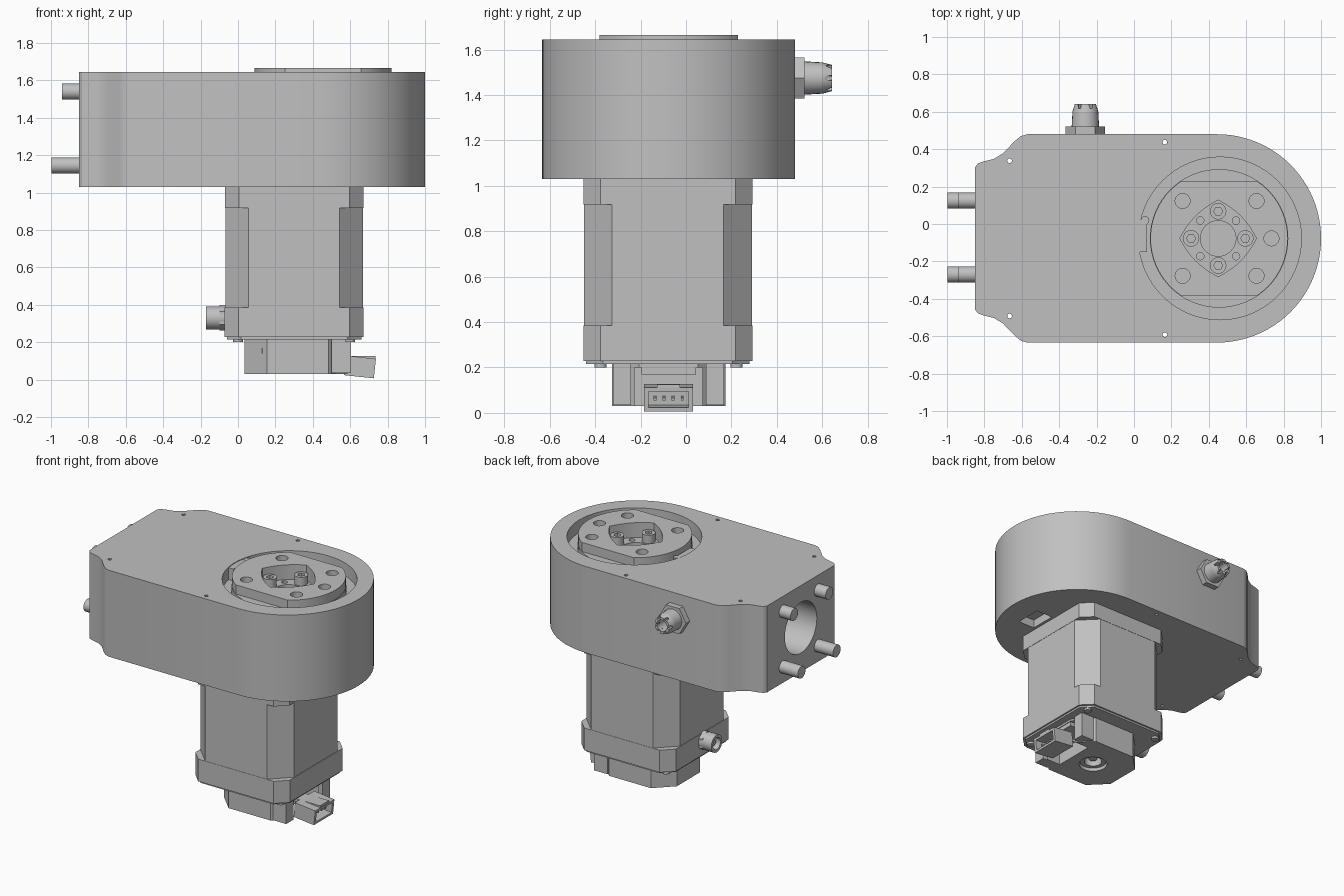
import bpy, bmesh, math
from mathutils import Matrix, Vector

if "Cube" in bpy.data.objects:
    bpy.data.objects.remove(bpy.data.objects["Cube"])

grey = bpy.data.materials.new("machined_grey")
grey.use_nodes = True
COL = (0.53, 0.53, 0.53, 1)
grey.diffuse_color = COL
grey.node_tree.nodes["Principled BSDF"].inputs["Base Color"].default_value = COL
parts = []


def finish(name, bm, at=(0, 0, 0), axis="Z"):
    rot = Vector((0, 0, 1)).rotation_difference(
        {"Z": Vector((0, 0, 1)), "X": Vector((1, 0, 0)), "-X": Vector((-1, 0, 0)), "Y": Vector((0, 1, 0))}[axis])
    bm.transform(Matrix.Translation(at) @ rot.to_matrix().to_4x4())
    bmesh.ops.recalc_face_normals(bm, faces=bm.faces)
    me = bpy.data.meshes.new(name)
    bm.to_mesh(me)
    bm.free()
    me.materials.append(grey)
    ob = bpy.data.objects.new(name, me)
    bpy.context.collection.objects.link(ob)
    parts.append(ob)
    return ob


def prism(name, pts, z0, z1, at=(0, 0, 0), axis="Z", taper=1.0):
    """Extrude an outline from z0 to z1 along an axis."""
    bm = bmesh.new()
    low = [bm.verts.new((x, y, z0)) for x, y in pts]
    top = [bm.verts.new((x * taper, y * taper, z1)) for x, y in pts]
    bm.faces.new(low)
    bm.faces.new(top)
    n = len(pts)
    for i in range(n):
        j = (i + 1) % n
        bm.faces.new((low[i], low[j], top[j], top[i]))
    return finish(name, bm, at, axis)


def circle(r, n=48, cx=0, cy=0, start=0, sweep=360):
    m = n if sweep == 360 else n + 1
    angs = [math.radians(start + sweep * i / n) for i in range(m)]
    return [(cx + r * math.cos(a), cy + r * math.sin(a)) for a in angs]


def octagon(w, d, c):
    q = [(w, d - c), (w - c, d), (c - w, d), (-w, d - c)]
    return q + [(-x, -y) for x, y in q]


def tube(name, r, z0, z1, at, axis="Z", n=32, taper=1.0):
    return prism(name, circle(r, n), z0, z1, at, axis, taper)


def box(name, lo, hi):
    pts = [(lo[0], lo[1]), (hi[0], lo[1]), (hi[0], hi[1]), (lo[0], hi[1])]
    return prism(name, pts, lo[2], hi[2])


def cut(ob, *cutters):
    for c in cutters:
        c.hide_render = True
        m = ob.modifiers.new("cut", "BOOLEAN")
        m.operation, m.solver, m.object = "DIFFERENCE", "EXACT", c
        bpy.context.view_layer.objects.active = ob
        bpy.ops.object.modifier_apply(modifier=m.name)
        parts.remove(c)
        bpy.data.objects.remove(c)


CY = -0.077          # shared centre line in y
AX = 0.45            # output axis in x
MX = 0.30            # motor axis in x
BOT, TOP = 1.03, 1.645

# Gear housing: round at one end, waisted corners at the other
corner = [(-0.57, .557), (-0.605, .547), (-0.64, .518), (-0.70, .455), (-0.75, .425),
          (-0.81, .41), (-0.835, .40), (-0.85, .38)]
outline = circle(.557, 48, .443, 0, -90, 180) + corner + [(x, -y) for x, y in reversed(corner)]
housing = prism("gear_housing", outline, BOT, TOP, (0, CY, 0))
cut(housing,
    tube("recess", .435, 1.555, 1.8, (AX + .01, CY, 0), n=64),
    tube("output_bore", .17, 1.2, 1.8, (AX, CY, 0)),
    tube("cable_bore", .18, -.1, .42, (-.85, CY, 1.345), "X", 40),
    box("underside_pocket", (.69, -.24, .9), (.82, -.05, BOT + .06)))
for x, y in ((-.665, .415), (.165, .515)):
    for s in (1, -1):
        cut(housing, tube("pin_hole", .013, BOT - .1, TOP + .1, (x, CY + s * y, 0), n=8))

# Tab that interrupts the recess wall, with its small screw
box("recess_tab", (.01, -.15, 1.555), (.07, .02, 1.64))
tube("tab_screw", .022, 1.555, 1.643, (.06, .02, 0), n=16)
# Inner support seen through the cable bore
box("inner_rib", (-.6, CY - .19, 1.24), (-.45, CY + .19, 1.30))

# Output flange: round ledge with a raised pad flattened on two sides
ledge = tube("output_ledge", .37, 1.5, 1.60, (AX + .005, CY, 0), n=64)
pad_pts = [(x, max(-.305, min(.305, y))) for x, y in circle(.367, 64)]
pad = prism("output_pad", pad_pts, 1.595, 1.665, (AX + .005, CY, 0))
holes = [(.26, .2), (.26, -.2), (.655, .2), (.655, -.2), (.735, 0)]
pocket = [(.205 * math.cos(a) / (abs(math.cos(a)) + abs(math.sin(a))) ** .55,
           .205 * math.sin(a) / (abs(math.cos(a)) + abs(math.sin(a))) ** .55)
          for a in (math.tau * i / 48 for i in range(48))]
for disc in (ledge, pad):
    cut(disc, prism("hub_pocket", pocket, 1.4, 1.8, (AX, CY, 0)))
    for x, y in holes:
        cut(disc, tube("bolt_hole", .04, 1.53, 1.8, (x, CY + y, 0), n=24))

# Hub deep in the pocket with a through bore, small holes and cap screws
hub = tube("output_hub", .21, 1.45, 1.56, (AX, CY, 0), n=48)
cut(hub, tube("hub_bore", .095, 1.3, 1.7, (AX, CY, 0)))
for k in range(4):
    a = math.tau * k / 4
    x, y = AX + .145 * math.cos(a), CY + .145 * math.sin(a)
    screw = tube("hub_screw", .044, 1.55, 1.62, (x, y, 0), n=20)
    cut(screw, tube("socket", .024, 1.585, 1.7, (x, y, 0), n=6))
    a += math.tau / 8
    cut(hub, tube("dowel_hole", .02, 1.5, 1.7,
                  (AX + .135 * math.cos(a), CY + .135 * math.sin(a), 0), n=12))

# Mounting pins on the end face
for y in (.125, -.27):
    tube("lower_pin", .043, .82, .998, (0, y, 1.145), "-X", 24)
    tube("upper_pin", .043, .82, .94, (0, y, 1.54), "-X", 24)

# Cable gland on the back: hex nut, tapered sleeve with a bore
GX, GZ = -.26, 1.475
prism("gland_nut", circle(.105, 6), .47, .522, (GX, 0, GZ), "Y")
sleeve = prism("gland_sleeve", circle(.074, 24), .51, .6, (GX, 0, GZ), "Y", .93)
tip = prism("gland_tip", circle(.069, 24), .6, .642, (GX, 0, GZ), "Y", .84)
for ob in (sleeve, tip):
    cut(ob, tube("gland_bore", .04, .55, .7, (GX, 0, GZ), "Y", 16))
for k in range(3):
    a = math.pi * k / 3
    dx, dz = .052 * math.cos(a), .052 * math.sin(a)
    for s in (1, -1):
        cut(tip, tube("gland_slot", .013, .6, .7, (GX + s * dx, 0, GZ + s * dz), "Y", 8))

# Motor: two end flanges and a body with deeper corner cuts
body_c = (MX, CY - .003, 0)
prism("motor_body", octagon(.368, .37, .125), .38, .925, body_c)
prism("motor_front_flange", octagon(.37, .372, .075), .918, BOT + .005, body_c)
rear = prism("motor_rear_flange", octagon(.372, .372, .075), .228, .386, body_c)
prism("motor_rear_lip", octagon(.36, .36, .075), .215, .23, body_c)
for sx in (1, -1):
    for sy in (1, -1):
        tube("corner_screw", .026, .2, .23, (MX + sx * .3, CY + sy * .3, 0), n=12)

# Round power connector on the motor side
plug = tube("power_connector", .062, .06, .172, (0, -.1, .33), "-X", 20)
cut(plug, tube("plug_bore", .042, .1, .3, (0, -.1, .33), "-X", 16))
tube("plug_core", .022, .06, .15, (0, -.1, .33), "-X", 10)
prism("plug_nut", circle(.068, 6), .06, .1, (0, -.1, .33), "-X")

# Encoder cap under the motor, opened on one side for its connector
cap = prism("encoder_cap", octagon(.285, .25, .12), .03, .22, (.32, CY, 0))
cut(cap,
    tube("shaft_bore", .095, -.1, .15, (MX, CY, 0)),
    box("connector_bay", (.47, CY - .15, -.1), (.8, CY + .15, .2)),
    box("clip_notch", (.06, -.5, .14), (.13, -.3, .17)))
ring = tube("shaft_ring", .09, .05, .14, (MX, CY, 0))
cut(ring, tube("ring_bore", .06, 0, .2, (MX, CY, 0), n=24))
tube("shaft_end", .03, .07, .16, (MX, CY, 0), n=16)
for s in (1, -1):
    y = CY + s * .205
    box("bay_post", (.5, y - .04, .035), (.605, y + .04, .22))
box("bay_shelf", (.47, CY - .12, .17), (.6, CY + .12, .205))

# Encoder plug: an open-ended shell with a slight droop
shell = box("encoder_plug", (-.1, -.108, -.05), (.06, .108, .055))
cut(shell, box("plug_cavity", (-.05, -.088, -.034), (.2, .088, .038)))
for i in range(4):
    y = -.06 + i * .04
    box("plug_contact", (-.06, y - .006, -.006), (.03, y + .006, .006))
for ob in [shell] + [p for p in parts if p.name.startswith("plug_contact")]:
    ob.matrix_world = Matrix.Translation((.672, CY, .063)) @ Matrix.Rotation(math.radians(6), 4, "Y")
box("plug_tongue", (.5, CY - .05, .105), (.735, CY + .05, .125))

# Smooth curved walls while keeping hard edges
for ob in bpy.context.view_layer.objects:
    ob.select_set(ob in parts)
bpy.context.view_layer.objects.active = housing
bpy.ops.object.shade_smooth_by_angle(angle=math.radians(28))
